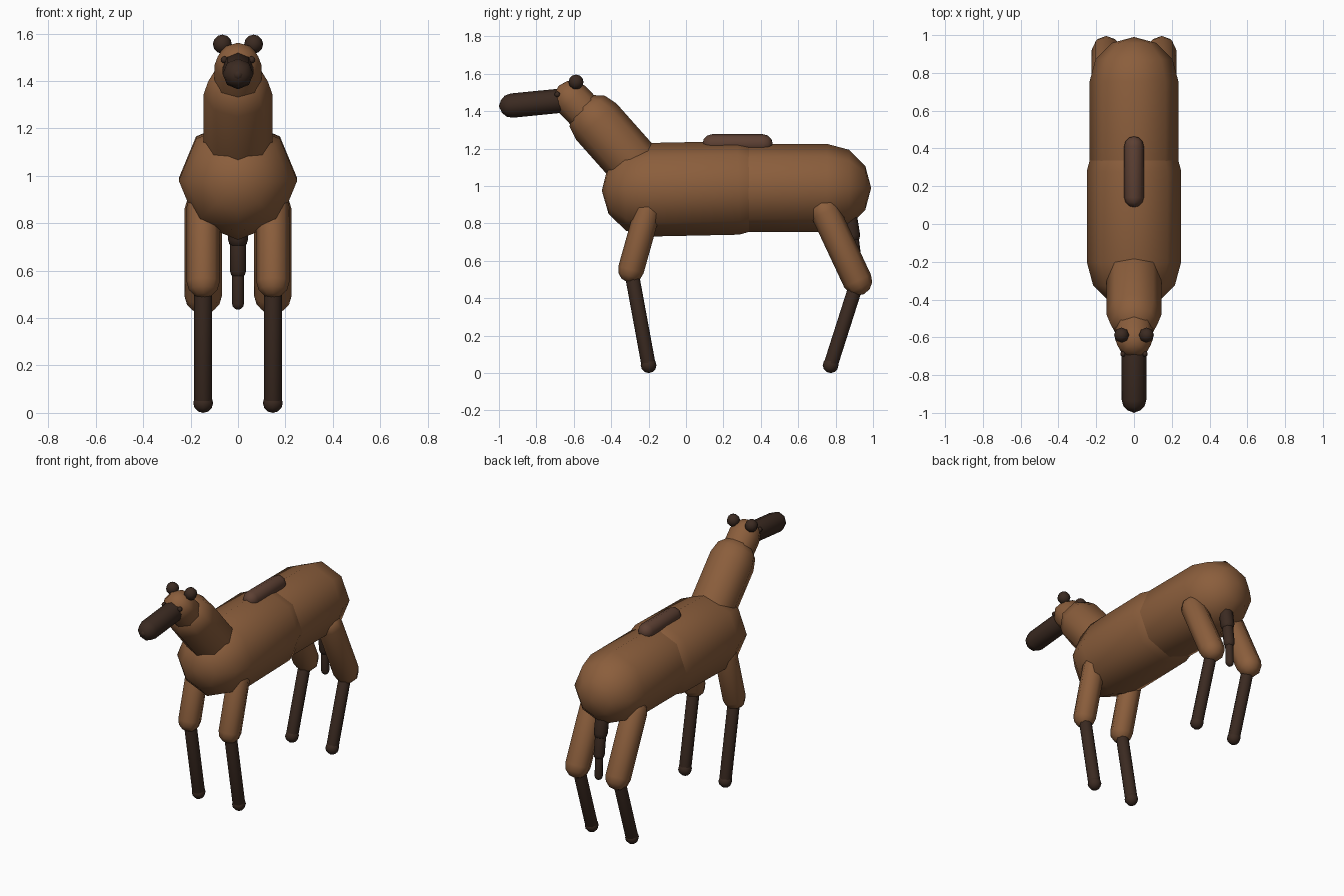
import bpy, bmesh, math
from mathutils import Vector

cube = bpy.data.objects.get("Cube")
if cube:
    bpy.data.objects.remove(cube, do_unlink=True)


def make_material(name, rgb):
    """Material from 0-255 display colour, stored as linear values."""
    lin = [((c / 255 + 0.055) / 1.055) ** 2.4 for c in rgb] + [1]
    mat = bpy.data.materials.new(name)
    mat.use_nodes = True
    mat.diffuse_color = lin
    mat.node_tree.nodes["Principled BSDF"].inputs["Base Color"].default_value = lin
    return mat


COAT = make_material("brown coat", (139, 94, 60))
DARK = make_material("dark brown", (59, 42, 33))
PATCH = make_material("reddish brown", (93, 64, 51))
SIDES, CAP_RINGS = 8, 3


def finish(name, bm, mat):
    bmesh.ops.recalc_face_normals(bm, faces=bm.faces)
    mesh = bpy.data.meshes.new(name)
    bm.to_mesh(mesh)
    bm.free()
    mesh.materials.append(mat)
    for poly in mesh.polygons:
        poly.use_smooth = True
    obj = bpy.data.objects.new(name, mesh)
    bpy.context.collection.objects.link(obj)
    return obj


def capsule(name, start, end, radius, mat):
    """Round-ended tube between two points, one corner facing sideways."""
    a, b = Vector(start), Vector(end)
    axis = (b - a).normalized()
    u = Vector((1, 0, 0))
    u = (u - axis * u.dot(axis)).normalized()
    v = axis.cross(u)
    steps = [math.pi / 2 * i / CAP_RINGS for i in range(CAP_RINGS)]
    rings = [(a, -t) for t in reversed(steps)] + [(b, t) for t in steps]
    bm = bmesh.new()
    loops = []
    for centre, t in rings:
        mid = centre + axis * radius * math.sin(t)
        r = radius * math.cos(t)
        loops.append([bm.verts.new(mid + r * (u * math.cos(k) + v * math.sin(k)))
                      for k in (math.tau * i / SIDES for i in range(SIDES))])
    for low, high in zip(loops, loops[1:]):
        for i in range(SIDES):
            j = (i + 1) % SIDES
            bm.faces.new((low[i], low[j], high[j], high[i]))
    for loop, tip in ((loops[0], a - axis * radius), (loops[-1], b + axis * radius)):
        pole = bm.verts.new(tip)
        for i in range(SIDES):
            bm.faces.new((loop[i], loop[(i + 1) % SIDES], pole))
    return finish(name, bm, mat)


def ball(name, centre, radius, mat):
    bm = bmesh.new()
    bmesh.ops.create_uvsphere(bm, u_segments=8, v_segments=6, radius=radius)
    bmesh.ops.translate(bm, verts=bm.verts, vec=centre)
    return finish(name, bm, mat)


# Trunk, neck and head
capsule("chest", (0, -0.2, 0.98), (0, 0.28, 0.99), 0.25, COAT)
capsule("hindquarters", (0, 0.2, 0.99), (0, 0.755, 0.99), 0.235, COAT)
capsule("neck", (0, -0.2, 1.03), (0, -0.48, 1.345), 0.145, COAT)
capsule("head", (0, -0.48, 1.33), (0, -0.61, 1.465), 0.1, COAT)
capsule("muzzle", (0, -0.61, 1.462), (0, -0.932, 1.43), 0.065, DARK)
ball("nose", (0, -0.975, 1.427), 0.025, DARK)

# Back patch
capsule("back_patch", (0, 0.14, 1.225), (0, 0.412, 1.225), 0.052, PATCH)

# Tail in three narrowing lengths
tail = [(0, 0.87, 0.85), (0, 0.888, 0.735), (0, 0.905, 0.6), (0, 0.91, 0.46)]
for i, radius in enumerate((0.043, 0.034, 0.025)):
    capsule(f"tail_{i + 1}", tail[i], tail[i + 1], radius, DARK)

# Paired parts
for side, s in (("left", 1), ("right", -1)):
    ball(f"{side}_ear", (s * 0.066, -0.588, 1.556), 0.04, DARK)
    ball(f"{side}_eye", (s * 0.058, -0.688, 1.49), 0.015, DARK)
    x = s * 0.147
    for end, hip, knee, foot, thick in (
            ("front", (-0.205, 0.87), (-0.294, 0.553), -0.2, 0.07),
            ("hind", (0.745, 0.86), (0.917, 0.493), 0.773, 0.079)):
        capsule(f"{side}_{end}_upper_leg", (x, *hip), (x, *knee), thick, COAT)
        capsule(f"{side}_{end}_lower_leg", (x, *knee), (x, foot, 0.042), 0.038, DARK)
        ball(f"{side}_{end}_foot", (x, foot, 0.042), 0.042, DARK)
